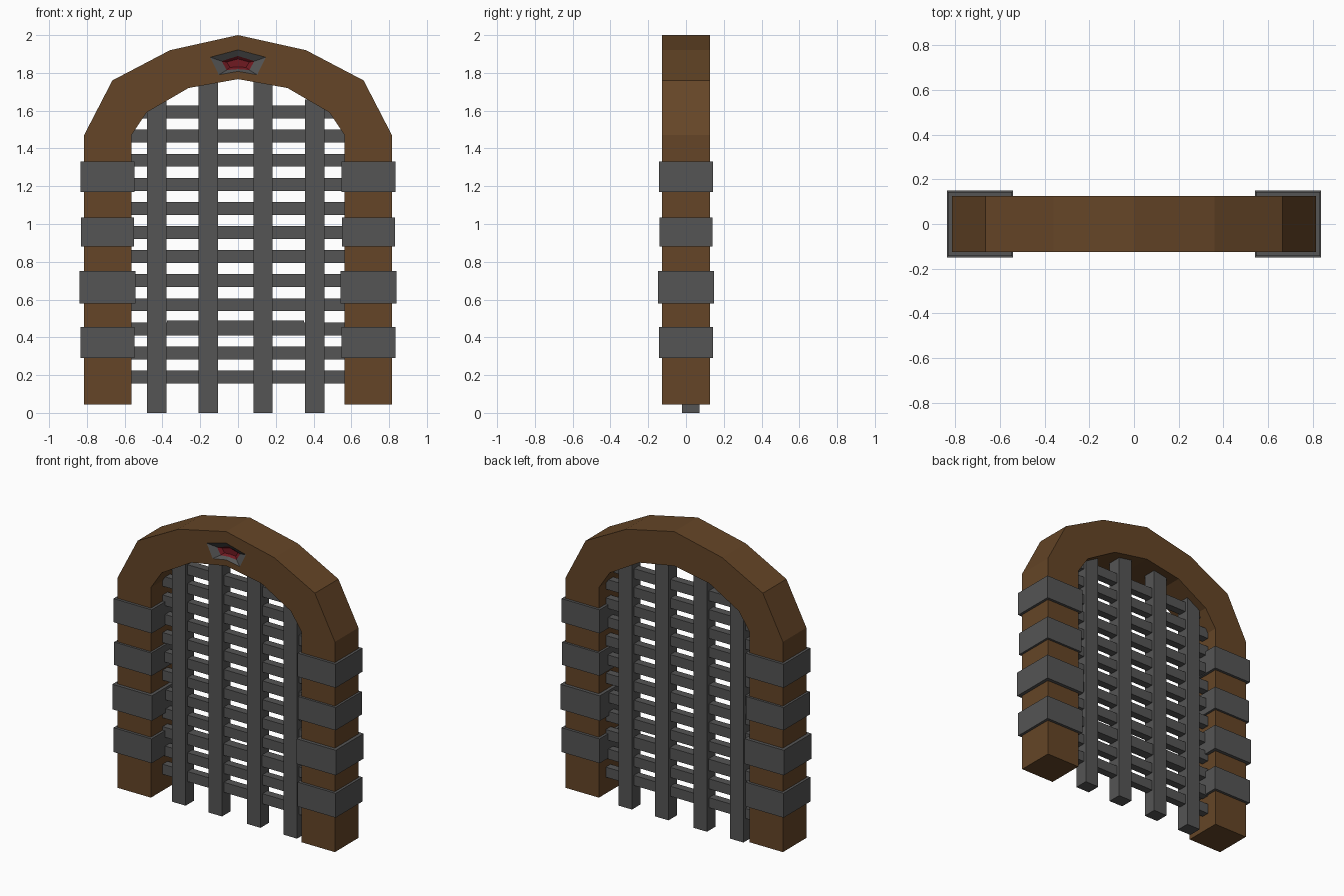
import bpy, bmesh

if "Cube" in bpy.data.objects:
    bpy.data.objects.remove(bpy.data.objects["Cube"])


def material(name, rgb):
    m = bpy.data.materials.new(name)
    m.diffuse_color = (*rgb, 1)
    m.use_nodes = True
    m.node_tree.nodes["Principled BSDF"].inputs["Base Color"].default_value = m.diffuse_color
    return m


WOOD = material("wood", (0.13, 0.06, 0.02))
IRON = material("iron", (0.09, 0.09, 0.09))
RED = material("red", (0.16, 0.01, 0.015))


def mesh_object(name, verts, faces, mat):
    me = bpy.data.meshes.new(name)
    me.from_pydata(verts, [], faces)
    bm = bmesh.new()
    bm.from_mesh(me)
    bmesh.ops.recalc_face_normals(bm, faces=bm.faces)
    bm.to_mesh(me)
    bm.free()
    me.materials.append(mat)
    ob = bpy.data.objects.new(name, me)
    bpy.context.collection.objects.link(ob)
    return ob


def prism(name, outline, y0, y1, mat):
    n = len(outline)
    verts = [(x, y, z) for y in (y0, y1) for x, z in outline]
    faces = [range(n), range(n, 2 * n)]
    faces += [(i, (i + 1) % n, (i + 1) % n + n, i + n) for i in range(n)]
    return mesh_object(name, verts, [tuple(f) for f in faces], mat)


def box(name, x0, x1, y0, y1, z0, z1, mat=IRON):
    return prism(name, [(x0, z0), (x1, z0), (x1, z1), (x0, z1)], y0, y1, mat)


def mirrored(half):
    return [(-x, z) for x, z in half] + [(x, z) for x, z in half[-2::-1]]


# Wooden arch
outer = mirrored([(0.815, 0.045), (0.815, 1.47), (0.665, 1.76), (0.36, 1.92), (0, 2.0)])
inner = mirrored([(0.565, 0.045), (0.565, 1.47), (0.485, 1.59), (0.262, 1.72), (0, 1.767)])
FRONT = -0.126
arch = prism("arch", outer + inner[::-1], FRONT, 0.126, WOOD)

# Recess in the arch for the jewel
rim = [(-0.147, 1.883), (0, 1.922), (0.147, 1.883), (0.102, 1.79), (0, 1.808), (-0.102, 1.79)]
gem = [(-0.086, 1.862), (0, 1.89), (0.086, 1.862), (0.06, 1.815), (0, 1.82), (-0.06, 1.815)]
cutter = prism("recess_cutter", rim, FRONT - 0.05, FRONT + 0.05, WOOD)
cutter.hide_render = True
cutter.hide_viewport = True
cut = arch.modifiers.new("recess", "BOOLEAN")
cut.operation = "DIFFERENCE"
cut.solver = "EXACT"
cut.object = cutter


# Sunken jewel setting and jewel facets
def funnel(name, a, b, ya, yb, mat, cap=False):
    n = len(a)
    verts = [(x, ya, z) for x, z in a] + [(x, yb, z) for x, z in b]
    faces = [(i, (i + 1) % n, (i + 1) % n + n, i + n) for i in range(n)]
    if cap:
        faces.append(tuple(range(n, 2 * n)))
    ob = mesh_object(name, verts, faces, mat)
    # all visible facets face the front
    if ob.data.polygons[0].normal.y > 0:
        ob.data.flip_normals()
    return ob


core = [(x * 0.7, 1.85 + (z - 1.85) * 0.6) for x, z in gem]
funnel("jewel_setting", rim, gem, FRONT, FRONT + 0.025, IRON)
funnel("jewel", gem, core, FRONT + 0.025, FRONT + 0.04, RED, True)

# Iron bands around both posts
for z0, z1, g in ((0.29, 0.455, 0.018), (0.58, 0.75, 0.023),
                  (0.88, 1.035, 0.015), (1.17, 1.33, 0.018)):
    for s in (-1, 1):
        xs = sorted((s * (0.565 - g), s * (0.815 + g)))
        box("band", *xs, -0.126 - g, 0.126 + g, z0, z1)

# Upright bars of the gate
for x, top in ((-0.43, 1.66), (-0.157, 1.79), (0.132, 1.79), (0.406, 1.66)):
    box("upright_bar", x - 0.051, x + 0.051, -0.02, 0.072, 0, top)

# Cross bars of the gate
for i in range(12):
    z = 0.19 + i * 0.1275
    box("cross_bar", -0.575, 0.575, 0.0, 0.052, z - 0.034, z + 0.034)

# Thicker lock bar
box("lock_bar", -0.375, 0.35, -0.006, 0.058, 0.41, 0.488)
